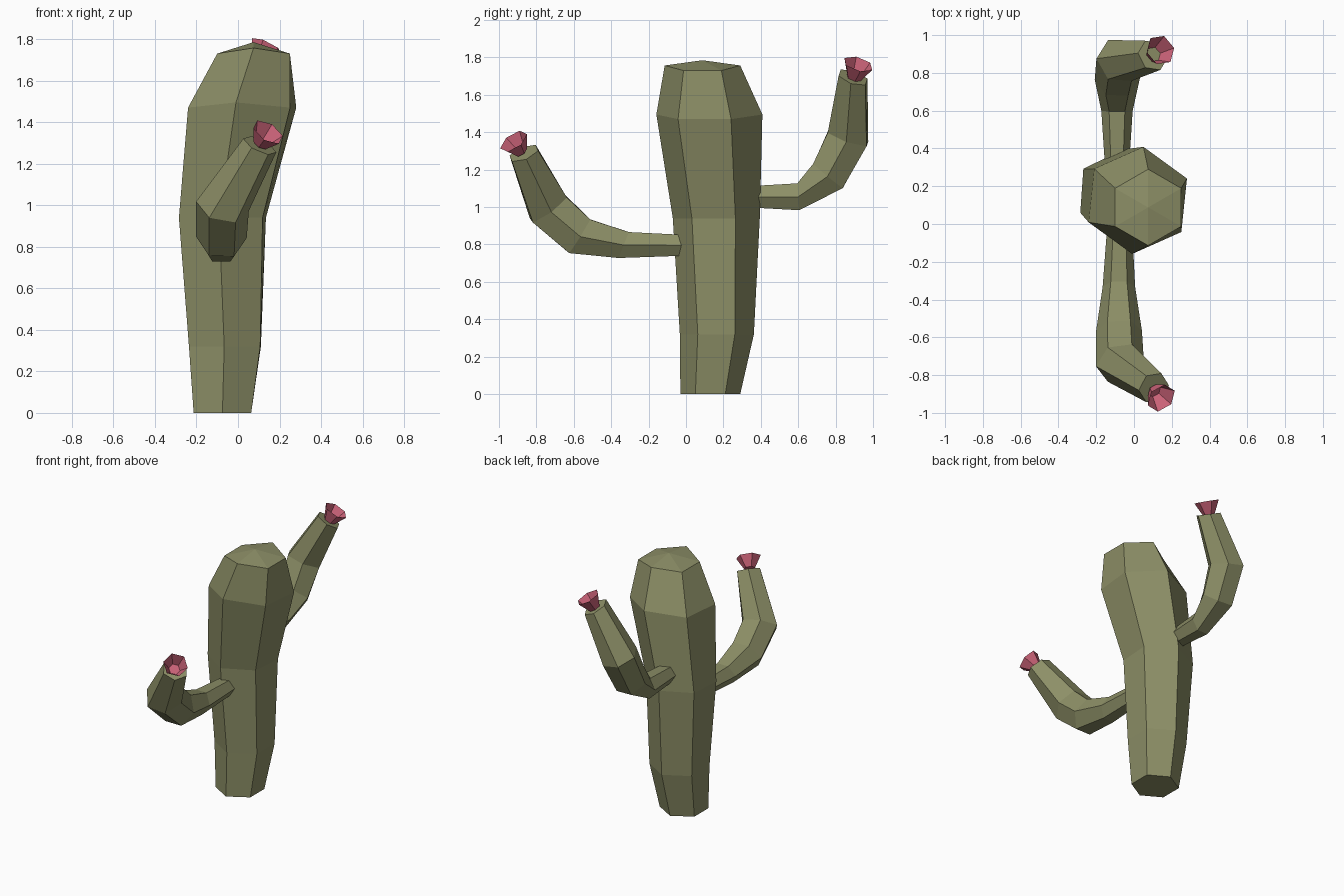
import bpy, bmesh, math
from mathutils import Vector

if "Cube" in bpy.data.objects:
    bpy.data.objects.remove(bpy.data.objects["Cube"])


def material(name, color):
    m = bpy.data.materials.new(name)
    m.diffuse_color = (*color, 1)
    m.use_nodes = True
    m.node_tree.nodes["Principled BSDF"].inputs["Base Color"].default_value = m.diffuse_color
    return m


GREEN = material("cactus green", (0.265, 0.275, 0.135))
PINK = material("flower pink", (0.60, 0.125, 0.19))


def hex_ring(center, normal, radius, rot=0):
    """Six points around a centre, facing along the normal."""
    n = Vector(normal).normalized()
    u = Vector((1, 0, 0))
    u = (u - n * u.dot(n)).normalized()
    v = n.cross(u)
    c = Vector(center)
    return [c + radius * (math.cos(a) * u + math.sin(a) * v)
            for a in (math.radians(rot + 60 * i) for i in range(6))]


def loft(name, rings, mat, cap_end=True, apex=None):
    """Join hexagon rings into a flat-shaded tube."""
    bm = bmesh.new()
    vr = [[bm.verts.new(p) for p in r] for r in rings]
    for a, b in zip(vr, vr[1:]):
        for i in range(6):
            j = (i + 1) % 6
            bm.faces.new((a[i], a[j], b[j], b[i]))
    bm.faces.new(vr[0][::-1])
    if apex:
        top = bm.verts.new(apex)
        for i in range(6):
            bm.faces.new((vr[-1][i], vr[-1][(i + 1) % 6], top))
    elif cap_end:
        bm.faces.new(vr[-1])
    me = bpy.data.meshes.new(name)
    bm.to_mesh(me)
    bm.free()
    me.materials.append(mat)
    ob = bpy.data.objects.new(name, me)
    bpy.context.collection.objects.link(ob)
    return ob


# Trunk: centre, radius, twist, and how far the side corners dip
trunk = []
for c, r, rot, dip in [((-0.075, 0.13, 0.0), 0.16, 30, 0),
                       ((-0.063, 0.165, 0.32), 0.198, 29, 0),
                       ((-0.075, 0.162, 0.94), 0.233, 26, 0),
                       ((0.02, 0.125, 1.495), 0.285, 24, 0.025),
                       ((0.075, 0.088, 1.757), 0.202, 30, 0.027)]:
    ring = hex_ring(c, (0, 0, 1), r, rot)
    for p in ring:
        if abs(p.x - c[0]) > r / 2:
            p.z -= dip
    trunk.append(ring)
loft("trunk", trunk, GREEN, apex=(0.075, 0.088, 1.785))

# Arms: centre, facing direction, radius
back_arm = [((-0.09, 0.25, 1.055), (0, 1, 0), 0.06),
            ((-0.09, 0.60, 1.055), (0, 1, 0.07), 0.083),
            ((-0.09, 0.76, 1.168), (0.05, 0.64, 0.77), 0.118),
            ((-0.075, 0.866, 1.374), (0.22, 0.32, 0.92), 0.127),
            ((0.10, 0.893, 1.694), (0.42, 0.3, 0.87), 0.087)]
front_arm = [((-0.075, 0.08, 0.795), (0, -1, 0), 0.06),
             ((-0.08, -0.333, 0.797), (0, -0.93, 0.37), 0.086),
             ((-0.08, -0.57, 0.845), (0.05, -0.85, 0.53), 0.122),
             ((-0.075, -0.736, 0.995), (0.22, -0.59, 0.8), 0.130),
             ((0.105, -0.867, 1.288), (0.42, -0.36, 0.88), 0.087)]
for name, path in (("back_arm", back_arm), ("front_arm", front_arm)):
    loft(name, [hex_ring(*p) for p in path], GREEN)

# Flowers: open six-sided cups on the arm tips
for name, base, rim in [("back_flower", (0.10, 0.897, 1.685), (0.14, 0.921, 1.765)),
                        ("front_flower", (0.108, -0.882, 1.295), (0.145, -0.922, 1.352))]:
    n = Vector(rim) - Vector(base)
    loft(name, [hex_ring(base, n, 0.038, 15), hex_ring(rim, n, 0.083, 15)],
         PINK, cap_end=False)
